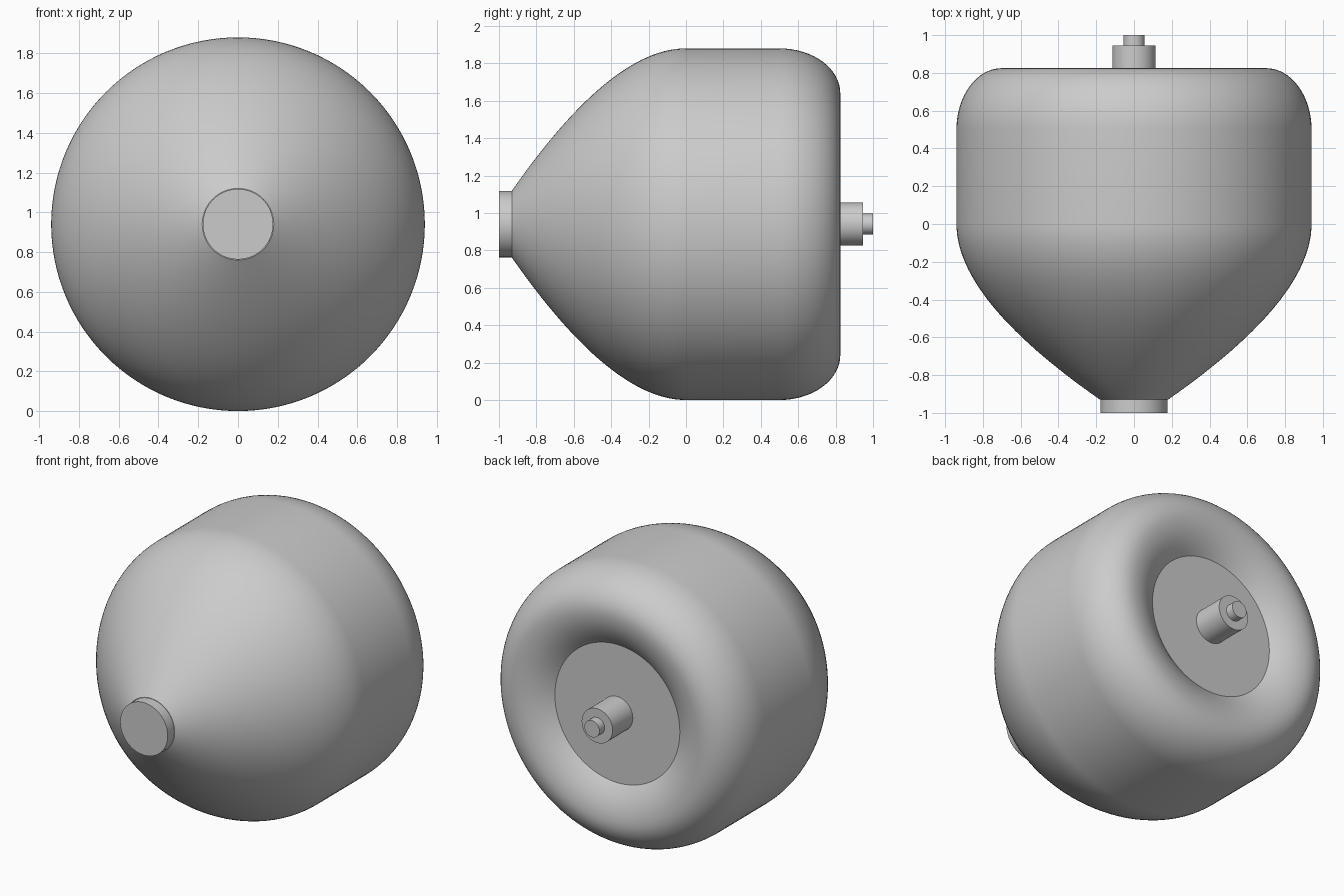
import bpy, bmesh
from math import sin, cos, pi, radians
from mathutils import Matrix, Vector

cube = bpy.data.objects.get("Cube")
if cube:
    bpy.data.objects.remove(cube, do_unlink=True)

AXIS_Z = 0.94
R = 0.94

grey = bpy.data.materials.new("light grey")
grey.use_nodes = True
colour = (0.6, 0.6, 0.6, 1)
grey.diffuse_color = colour
grey.node_tree.nodes["Principled BSDF"].inputs["Base Color"].default_value = colour


def lathe(name, profile, sides=128):
    """Turn a profile of (y, radius) points around the lengthwise axis."""
    bm = bmesh.new()
    verts = [bm.verts.new((r, y, 0)) for y, r in profile]
    edges = [bm.edges.new(pair) for pair in zip(verts, verts[1:])]
    bmesh.ops.spin(bm, geom=verts + edges, cent=(0, 0, 0), axis=(0, 1, 0),
                   angle=2 * pi, steps=sides, use_duplicate=False)
    bmesh.ops.remove_doubles(bm, verts=bm.verts, dist=0.0001)
    bmesh.ops.recalc_face_normals(bm, faces=bm.faces)
    bm.transform(Matrix.Translation((0, 0, AXIS_Z)))
    mesh = bpy.data.meshes.new(name)
    bm.to_mesh(mesh)
    bm.free()
    mesh.materials.append(grey)
    obj = bpy.data.objects.new(name, mesh)
    bpy.context.collection.objects.link(obj)
    bpy.ops.object.select_all(action='DESELECT')
    obj.select_set(True)
    bpy.context.view_layer.objects.active = obj
    bpy.ops.object.shade_smooth_by_angle(angle=radians(30))
    return obj


def cylinder(name, y0, y1, radius):
    return lathe(name, [(y0, 0), (y0, radius), (y1, radius), (y1, 0)], 64)


def bend(a, control, b, steps):
    """Points on a quadratic curve from a to b."""
    a, control, b = Vector(a), Vector(control), Vector(b)
    ts = [i / steps for i in range(steps + 1)]
    return [tuple(a * (1 - t) ** 2 + control * 2 * t * (1 - t) + b * t * t) for t in ts]


# Body: tapered nose, straight barrel, rounded rear rim and dished recess
nose = bend((-0.93, 0.18), (-0.4, R), (0, R), 28)
corner = [(0.5 + 0.325 * sin(i * pi / 32), 0.7 + 0.24 * cos(i * pi / 32))
          for i in range(17)]
dish = bend((0.825, 0.7), (0.825, 0.58), (0.73, 0.465), 14)
lathe("body", [(-0.93, 0)] + nose + corner + dish[1:] + [(0.73, 0)])

# Nose collar, rear shaft and its tip
cylinder("nose_collar", -1.0, -0.92, 0.177)
cylinder("rear_shaft", 0.72, 0.945, 0.115)
cylinder("shaft_tip", 0.94, 1.0, 0.056)
